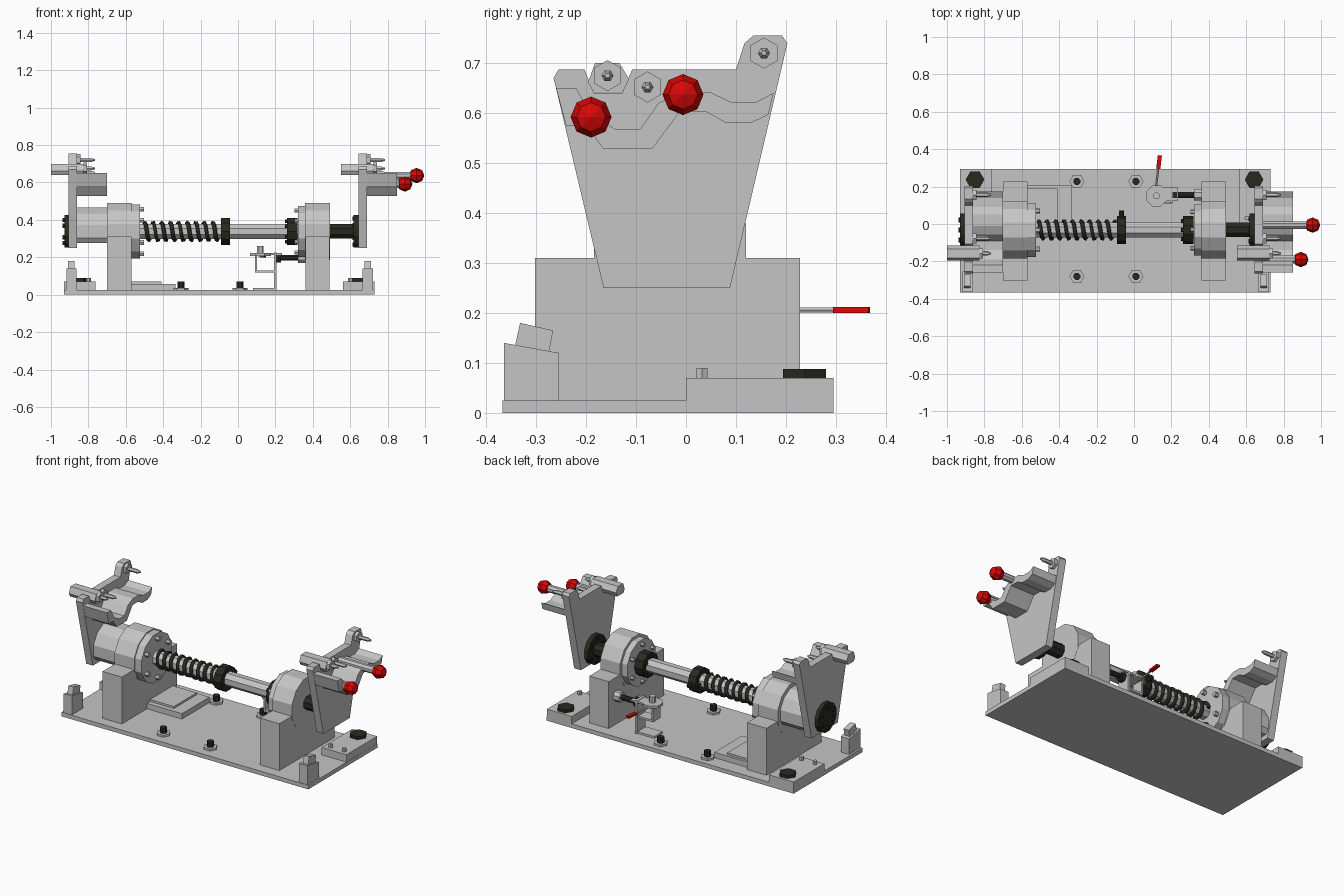
import bpy, bmesh, math
from mathutils import Vector, Matrix

if "Cube" in bpy.data.objects:
    bpy.data.objects.remove(bpy.data.objects["Cube"])


def material(name, color):
    m = bpy.data.materials.new(name)
    m.diffuse_color = (*color, 1)
    m.use_nodes = True
    m.node_tree.nodes["Principled BSDF"].inputs["Base Color"].default_value = m.diffuse_color
    return m


GREY = material("machined grey", (0.56, 0.56, 0.56))
DARK = material("dark oiled steel", (0.021, 0.022, 0.014))
RED = material("red grip", (0.70, 0.002, 0.002))
CY, CZ = -0.032, 0.338      # shaft axis
STEP = 1.55                 # distance between the two end stations


def finish(name, bm, mat):
    bmesh.ops.recalc_face_normals(bm, faces=bm.faces)
    me = bpy.data.meshes.new(name)
    bm.to_mesh(me)
    bm.free()
    me.materials.append(mat)
    ob = bpy.data.objects.new(name, me)
    bpy.context.collection.objects.link(ob)
    return ob


def box(name, x0, x1, y0, y1, z0, z1, mat=GREY):
    bm = bmesh.new()
    bmesh.ops.create_cube(bm, size=1)
    for v in bm.verts:
        v.co = Vector(((x0 + x1) / 2 + v.co.x * (x1 - x0),
                       (y0 + y1) / 2 + v.co.y * (y1 - y0),
                       (z0 + z1) / 2 + v.co.z * (z1 - z0)))
    return finish(name, bm, mat)


def prism(name, pts, x0, x1, mat=GREY):
    """Extrude a (y, z) profile along x."""
    bm = bmesh.new()
    face = bm.faces.new([bm.verts.new((x0, y, z)) for y, z in pts])
    ext = bmesh.ops.extrude_face_region(bm, geom=[face])
    bmesh.ops.translate(bm, vec=(x1 - x0, 0, 0),
                        verts=[g for g in ext["geom"] if isinstance(g, bmesh.types.BMVert)])
    return finish(name, bm, mat)


def rod(name, a, b, r, sides=8, mat=GREY, r2=None, twist=0.5):
    """Cylinder or cone between two points; twist is a fraction of one side."""
    a, b = Vector(a), Vector(b)
    d = b - a
    bm = bmesh.new()
    bmesh.ops.create_cone(bm, cap_ends=True, segments=sides, radius1=r,
                          radius2=r if r2 is None else r2, depth=d.length)
    spin = Matrix.Rotation(twist * 2 * math.pi / sides, 4, 'Z')
    turn = d.to_track_quat('Z', 'Y').to_matrix().to_4x4()
    bm.transform(Matrix.Translation((a + b) / 2) @ turn @ spin)
    return finish(name, bm, mat)


def xrod(name, x0, x1, r, y=CY, z=CZ, sides=12, mat=GREY, twist=0.5, r2=None):
    return rod(name, (x0, y, z), (x1, y, z), r, sides, mat, r2, twist)


def bolt_ring(name, x0, x1, ring, r, count, mat=GREY):
    for i in range(count):
        a = 2 * math.pi * (i + 0.5) / count
        xrod(name, x0, x1, r, CY + ring * math.cos(a), CZ + ring * math.sin(a), 6, mat)


def knob(name, x, y, z, r):
    bm = bmesh.new()
    bmesh.ops.create_uvsphere(bm, u_segments=8, v_segments=4, radius=r)
    bm.transform(Matrix.Translation((x, y, z)) @ Matrix.Rotation(math.pi / 2, 4, 'Y'))
    return finish(name, bm, RED)


# base plate
box("base_plate", -0.93, 0.73, -0.367, 0.295, 0, 0.025)

# profiles of the upright and its cradle
UPRIGHT = [(-0.165, 0.25), (0.088, 0.25), (0.203, 0.74), (0.192, 0.755), (0.135, 0.755),
           (0.117, 0.74), (0.1, 0.687), (-0.108, 0.687), (-0.127, 0.64), (-0.185, 0.64),
           (-0.203, 0.687), (-0.255, 0.687), (-0.265, 0.67)]
CRADLE = [(-0.26, 0.65), (-0.22, 0.65), (-0.19, 0.597), (-0.14, 0.567), (-0.092, 0.567),
          (-0.055, 0.62), (-0.01, 0.641), (0.05, 0.641), (0.09, 0.622), (0.14, 0.622),
          (0.175, 0.64), (0.165, 0.597), (0.13, 0.58), (0.08, 0.58), (0.04, 0.603),
          (-0.012, 0.603), (-0.068, 0.528), (-0.165, 0.528), (-0.2, 0.575), (-0.24, 0.575)]

for dx in (0, STEP):
    # upright arm with cradle
    prism("upright_plate", UPRIGHT, -0.905 + dx, -0.86 + dx)
    prism("cradle", CRADLE, -0.86 + dx, -0.70 + dx)
    # clamp bar, pivot nuts and pointed pins
    bar = [(-0.196, 0.662), (-0.185, 0.641), (-0.127, 0.641), (-0.114, 0.668),
           (-0.133, 0.70), (-0.182, 0.70)]
    prism("clamp_bar", bar, -1.0 + dx, -0.825 + dx)
    for y, z, x in ((0.156, 0.72, -0.86), (-0.157, 0.675, -0.825), (-0.077, 0.652, -0.86)):
        xrod("pin_nut", x + dx - 0.002, x + dx + 0.018, 0.031, y, z, 6, twist=0)
        xrod("pin", x + dx, -0.785 + dx, 0.012, y, z, 6)
        xrod("pin_tip", -0.785 + dx, -0.765 + dx, 0.012, y, z, 6, r2=0.005)
    # rear mounting block with hex bolt and two dowels
    bx = -0.93 if dx == 0 else 0.562
    box("mounting_block", bx, bx + 0.167, 0, 0.295, 0.02, 0.07)
    cx = bx + 0.08
    rod("block_bolt", (cx, 0.237, 0.06), (cx, 0.237, 0.088), 0.05, 6, DARK)
    for px in (0.04, 0.13):
        rod("dowel", (bx + px, 0.032, 0.06), (bx + px, 0.032, 0.09), 0.013, 6)
    # front stop with tilted pad
    sx = -0.918 if dx == 0 else 0.666
    prism("front_stop", [(-0.364, 0.02), (-0.254, 0.02), (-0.254, 0.12), (-0.364, 0.14)],
          sx, sx + 0.055)
    prism("stop_pad", [(-0.343, 0.13), (-0.275, 0.115), (-0.266, 0.165), (-0.332, 0.18)],
          sx + 0.01, sx + 0.045)

# bearing pedestals and housings
for x0 in (-0.70, 0.36):
    box("pedestal", x0, x0 + 0.13, -0.302, 0.228, 0.02, 0.31)
    xrod("bearing_housing", x0 - 0.001, x0 + 0.131, 0.157)
xrod("left_flange", -0.57, -0.525, 0.15)
bolt_ring("left_flange_bolt", -0.53, -0.502, 0.118, 0.014, 6)
xrod("right_flange", 0.322, 0.36, 0.14)
bolt_ring("right_flange_bolt", 0.302, 0.33, 0.112, 0.012, 6)

# left sleeve: round above, cut flat below
arc = [math.radians(a) for a in range(-15, 196, 30)]
sleeve = [(CY + 0.132 * math.cos(a), CZ + 0.132 * math.sin(a)) for a in arc]
prism("left_sleeve", [(CY + 0.108, 0.277)] + sleeve + [(CY - 0.108, 0.277)], -0.862, -0.70)

# end discs and dark drive shaft
xrod("left_end_disc", -0.928, -0.903, 0.09, mat=DARK)
bolt_ring("left_disc_bolt", -0.937, -0.92, 0.062, 0.013, 6, DARK)
xrod("right_end_disc", 0.618, 0.646, 0.09, mat=DARK)
bolt_ring("right_disc_bolt", 0.612, 0.625, 0.07, 0.012, 6, DARK)
xrod("drive_shaft", 0.48, 0.63, 0.042, sides=8, mat=DARK)

# main shaft and collars
xrod("main_shaft", -0.55, 0.34, 0.043, sides=8)
for x0, x1 in ((-0.092, -0.042), (0.262, 0.318)):
    xrod("collar", x0, x1, 0.075, sides=10, mat=DARK)
rod("collar_screw", (-0.067, CY + 0.06, CZ), (-0.067, CY + 0.105, CZ), 0.013, 6, DARK)
bolt_ring("collar_bolt", 0.252, 0.27, 0.055, 0.011, 6, DARK)

# coil spring as a bevelled helix
TURNS, SEG = 9, 14
curve = bpy.data.curves.new("coil_spring", 'CURVE')
curve.dimensions = '3D'
curve.bevel_depth = 0.011
curve.bevel_resolution = 0
curve.use_fill_caps = True
spline = curve.splines.new('POLY')
spline.points.add(TURNS * SEG)
for i, p in enumerate(spline.points):
    a = 2 * math.pi * i / SEG
    p.co = (-0.51 + 0.41 * i / (TURNS * SEG), CY + 0.048 * math.cos(a), CZ + 0.048 * math.sin(a), 1)
    p.radius = 1
curve.materials.append(DARK)
bpy.context.collection.objects.link(bpy.data.objects.new("coil_spring", curve))

# right-hand knobs on their rods
for x, y, z in ((0.892, -0.19, 0.592), (0.955, -0.006, 0.637)):
    xrod("knob_rod", 0.68, x - 0.02, 0.022, y, z, 8)
    knob("knob", x, y, z, 0.041)

# base bolts
for x in (-0.305, 0.01):
    for y in (0.228, -0.28):
        rod("base_washer", (x, y, 0.02), (x, y, 0.037), 0.04, 6)
        rod("base_bolt", (x, y, 0.03), (x, y, 0.07), 0.02, 8, DARK)

# shallow tray between the pedestals
box("tray", -0.57, -0.335, -0.06, 0.205, 0.02, 0.058)
box("tray_step", -0.57, -0.41, -0.03, 0.19, 0.05, 0.07)

# lever bracket
box("bracket_foot", 0.08, 0.205, 0.11, 0.19, 0.025, 0.037)
box("bracket_post", 0.192, 0.206, 0.115, 0.195, 0.025, 0.225)
box("bracket_shelf", 0.095, 0.2, 0.115, 0.185, 0.118, 0.13)
box("bracket_side", 0.092, 0.102, 0.115, 0.185, 0.118, 0.215)
box("bracket_top", 0.12, 0.235, 0.125, 0.195, 0.212, 0.222)
rod("lever_disc", (0.12, 0.15, 0.207), (0.12, 0.15, 0.222), 0.06, 8)
rod("lever_cap", (0.12, 0.15, 0.215), (0.12, 0.15, 0.26), 0.019, 8)
rod("lever_arm", (0.115, 0.18, 0.206), (0.13, 0.30, 0.206), 0.006, 6)
# flat lever grip, leaning along the arm
grip = box("lever_grip", -0.011, 0.011, -0.036, 0.036, -0.006, 0.006, RED)
grip.location = (0.134, 0.331, 0.206)
grip.rotation_euler.z = -0.12

# plunger screw from the bracket to the right pedestal
xrod("plunger_screw", 0.2, 0.335, 0.016, 0.155, 0.198, 8, DARK)
xrod("plunger_nut", 0.206, 0.23, 0.03, 0.155, 0.198, 6, DARK)
xrod("plunger_boss", 0.32, 0.365, 0.032, 0.155, 0.198, 8)
